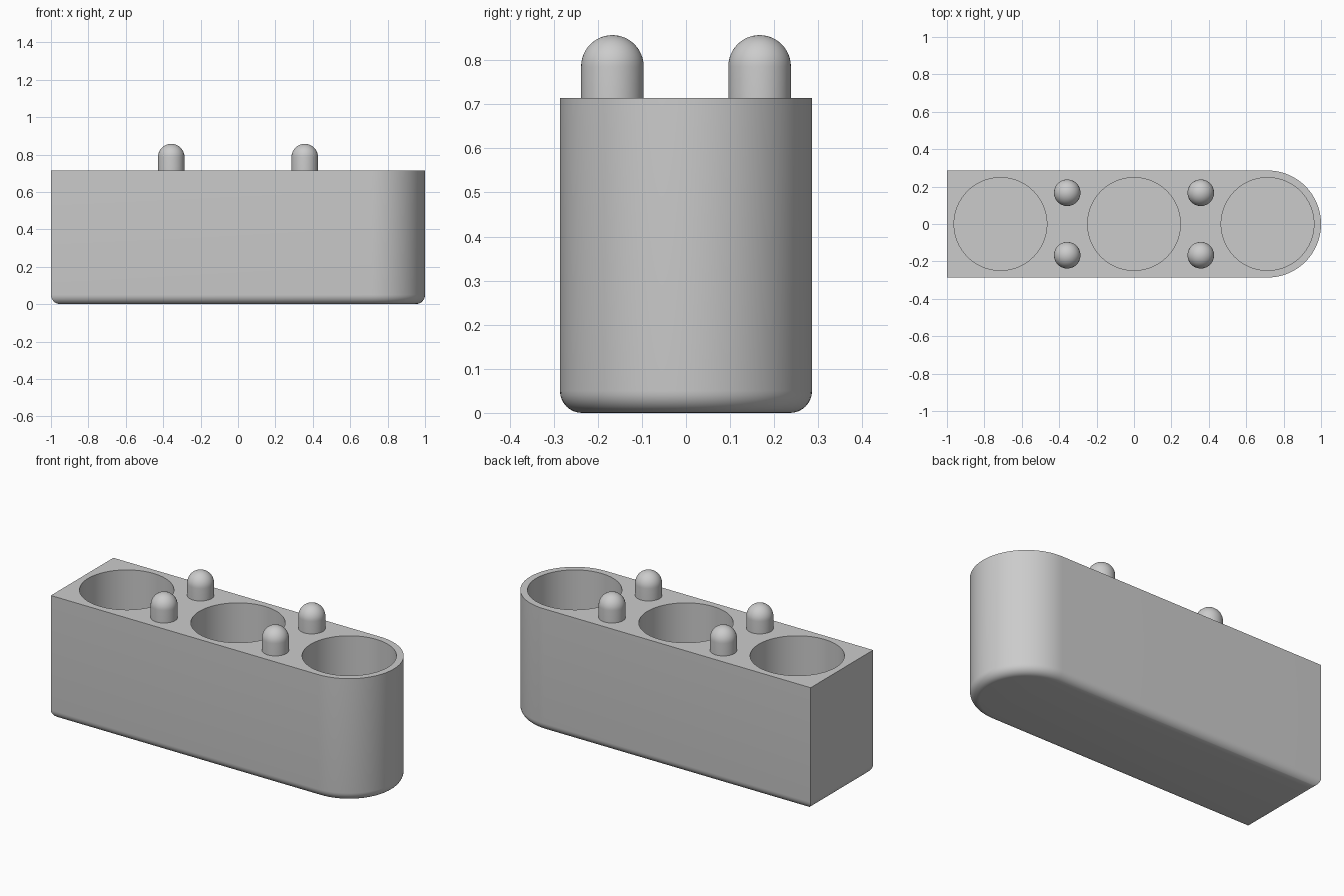
import bpy, bmesh
from math import pi, sin, cos, radians
from mathutils import Matrix, Vector

cube = bpy.data.objects.get("Cube")
if cube:
    bpy.data.objects.remove(cube, do_unlink=True)

HALF_Y = 0.286      # half width, also the radius of the round end
TOP = 0.714         # height of the block
PITCH = 0.714       # spacing of the wells
WELL_R, FLOOR = 0.248, 0.07
PEG_R, PEG_TOP = 0.071, 0.857

grey = bpy.data.materials.new("Plain grey")
grey.use_nodes = True
grey.diffuse_color = (0.6, 0.6, 0.6, 1)
grey.node_tree.nodes["Principled BSDF"].inputs["Base Color"].default_value = (0.6, 0.6, 0.6, 1)


def make_object(name, bm):
    bmesh.ops.recalc_face_normals(bm, faces=bm.faces)
    mesh = bpy.data.meshes.new(name)
    bm.to_mesh(mesh)
    bm.free()
    mesh.materials.append(grey)
    obj = bpy.data.objects.new(name, mesh)
    bpy.context.collection.objects.link(obj)
    return obj


def activate(obj):
    bpy.ops.object.select_all(action='DESELECT')
    obj.select_set(True)
    bpy.context.view_layer.objects.active = obj


def smooth(obj):
    activate(obj)
    bpy.ops.object.shade_smooth_by_angle(angle=radians(35))


# Block: square at one end, round at the other, rounded bottom edge
bm = bmesh.new()
steps = 48
outline = [(-1, HALF_Y), (-1, -HALF_Y)]
for i in range(steps + 1):
    a = -pi / 2 + pi * i / steps
    outline.append((PITCH + HALF_Y * cos(a), HALF_Y * sin(a)))
base = bm.faces.new([bm.verts.new((x, y, 0)) for x, y in outline])
raised = bmesh.ops.extrude_face_region(bm, geom=[base], use_keep_orig=True)
bmesh.ops.translate(bm, vec=(0, 0, TOP),
                    verts=[v for v in raised["geom"] if isinstance(v, bmesh.types.BMVert)])
bmesh.ops.recalc_face_normals(bm, faces=bm.faces)
bottom = [e for e in bm.edges if all(v.co.z < 0.001 for v in e.verts)]
bmesh.ops.bevel(bm, geom=bottom, offset=0.05, offset_type='OFFSET',
                segments=8, profile=0.5, affect='EDGES')
block = make_object("block", bm)

# Three round wells cut down from the top
bm = bmesh.new()
depth = TOP + 0.1 - FLOOR
for x in (-PITCH, 0, PITCH):
    bmesh.ops.create_cone(bm, cap_ends=True, segments=96, radius1=WELL_R, radius2=WELL_R,
                          depth=depth, matrix=Matrix.Translation((x, 0, FLOOR + depth / 2)))
cutter = make_object("well_cutter", bm)
cutter.hide_render = True
cut = block.modifiers.new("wells", 'BOOLEAN')
cut.operation, cut.solver, cut.object = 'DIFFERENCE', 'EXACT', cutter
activate(block)
bpy.ops.object.modifier_apply(modifier=cut.name)
bpy.data.objects.remove(cutter, do_unlink=True)
smooth(block)


# Domed pegs between the wells
def make_peg(name, x, y):
    bm = bmesh.new()
    profile = [Vector((PEG_R, 0, TOP - 0.01))]
    for i in range(13):
        a = pi / 2 * i / 12
        profile.append(Vector((PEG_R * cos(a), 0, PEG_TOP - PEG_R + PEG_R * sin(a))))
    verts = [bm.verts.new(p) for p in profile]
    edges = [bm.edges.new(pair) for pair in zip(verts, verts[1:])]
    bmesh.ops.spin(bm, geom=verts + edges, cent=(0, 0, 0), axis=(0, 0, 1),
                   angle=2 * pi, steps=48)
    bmesh.ops.remove_doubles(bm, verts=bm.verts, dist=0.0005)
    bmesh.ops.translate(bm, verts=bm.verts, vec=(x, y, 0))
    smooth(make_object(name, bm))


for side, x in (("right", -0.357), ("left", 0.357)):
    for end, y in (("front", -0.167), ("back", 0.167)):
        make_peg(f"peg_{end}_{side}", x, y)
